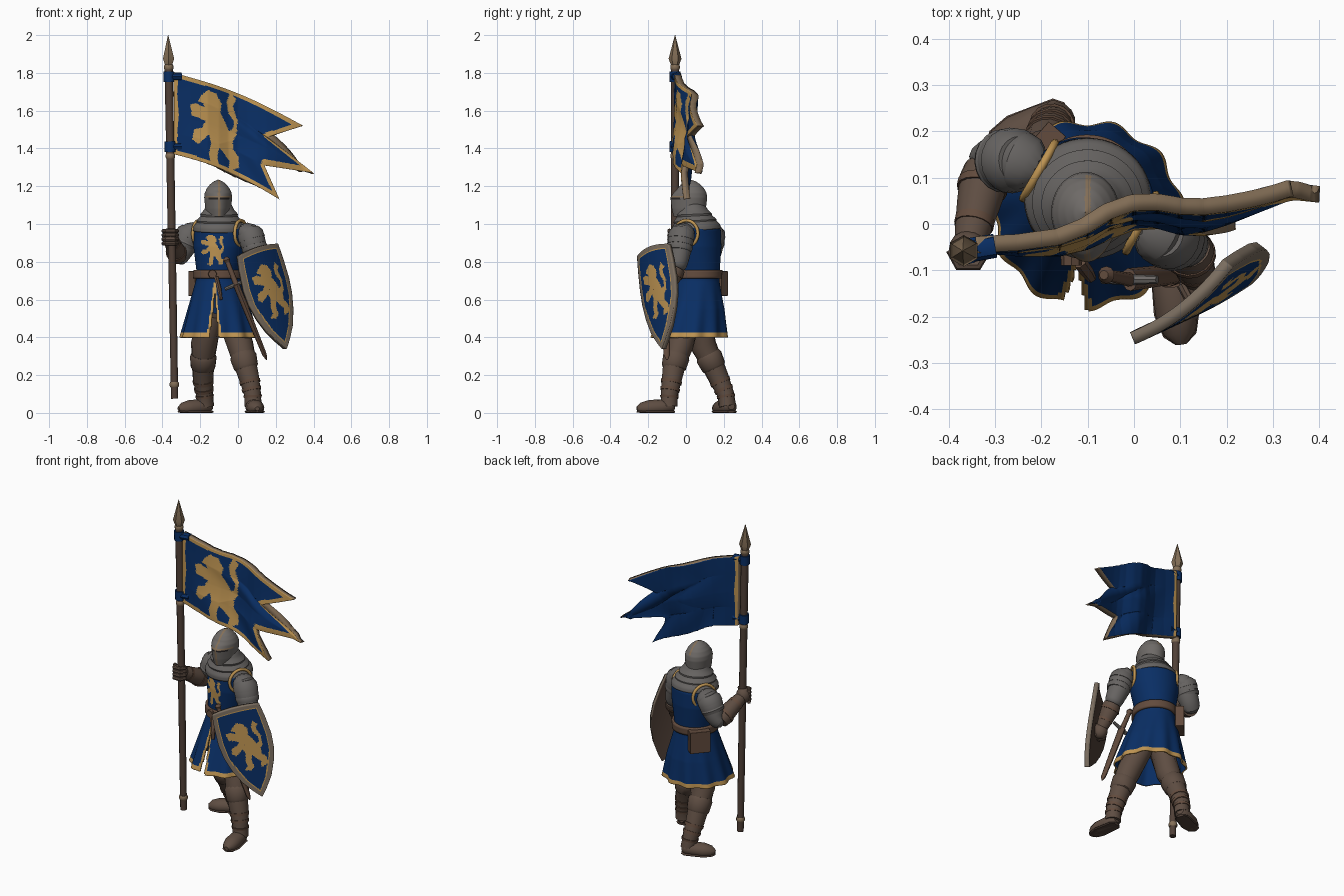
import bpy, bmesh, math
from mathutils import Vector

if "Cube" in bpy.data.objects:
    bpy.data.objects.remove(bpy.data.objects["Cube"])


def material(name, rgb):
    m = bpy.data.materials.new(name)
    lin = [((c / 255 + .055) / 1.055) ** 2.4 for c in rgb]
    m.diffuse_color = (*lin, 1)
    m.use_nodes = True
    m.node_tree.nodes["Principled BSDF"].inputs["Base Color"].default_value = m.diffuse_color
    return m


BLUE = material("blue cloth", (9, 46, 100))
GOLD = material("gold trim", (190, 148, 82))
STEEL = material("steel", (110, 106, 103))
MAIL = material("mail grey", (102, 99, 97))
BOOT = material("boot leather", (94, 77, 66))
BELT = material("belt leather", (98, 75, 61))
WOOD = material("dark wood", (80, 64, 55))
KHAKI = material("dull bronze", (132, 111, 87))
RIM = material("worn rim", (124, 111, 97))
DARK = material("dark slit", (40, 37, 37))


def finish(name, bm, mats, smooth=True):
    me = bpy.data.meshes.new(name)
    bm.to_mesh(me)
    bm.free()
    ob = bpy.data.objects.new(name, me)
    bpy.context.collection.objects.link(ob)
    for m in mats:
        me.materials.append(m)
    bpy.context.view_layer.objects.active = ob
    for o in bpy.context.selected_objects:
        o.select_set(False)
    ob.select_set(True)
    if smooth:
        bpy.ops.object.shade_smooth_by_angle(angle=math.radians(40))
    return ob


def grid(name, nu, nv, f, mats, rule=lambda u, v: 0, thick=0, back=0, rim=0):
    """Sheet f(u, v); rule gives a face's material index, None leaves it out."""
    bm = bmesh.new()
    vs = [[bm.verts.new(f(i / nu, j / nv)) for i in range(nu + 1)] for j in range(nv + 1)]
    for j in range(nv):
        for i in range(nu):
            k = rule((i + .5) / nu, (j + .5) / nv)
            if k is not None:
                fc = bm.faces.new((vs[j][i], vs[j][i + 1], vs[j + 1][i + 1], vs[j + 1][i]))
                fc.material_index = k
    bmesh.ops.delete(bm, geom=[v for v in bm.verts if not v.link_faces], context='VERTS')
    bmesh.ops.remove_doubles(bm, verts=bm.verts, dist=.0002)
    ob = finish(name, bm, mats)
    if thick:
        s = ob.modifiers.new("thickness", 'SOLIDIFY')
        s.thickness, s.offset = thick, -1
        s.material_offset, s.material_offset_rim = back, rim
    return ob


def tube(name, pts, radii, mat, sides=16, squash=1, soft=False):
    """Round bar through points, never reaching below the ground."""
    bm = bmesh.new()
    P = [Vector(p) for p in pts]
    rings = []
    for i, p in enumerate(P):
        d = P[min(i + 1, len(P) - 1)] - P[max(i - 1, 0)]
        q = d.to_track_quat('Z', 'Y')
        ring = []
        for k in range(sides):
            a = 2 * math.pi * k / sides
            c = p + q @ Vector((radii[i] * math.cos(a), radii[i] * squash * math.sin(a), 0))
            c.z = max(c.z, 0)
            ring.append(bm.verts.new(c))
        rings.append(ring)
    for r, s in zip(rings, rings[1:]):
        for k in range(sides):
            bm.faces.new((r[k], r[(k + 1) % sides], s[(k + 1) % sides], s[k]))
    bm.faces.new(rings[0][::-1])
    bm.faces.new(rings[-1])
    ob = finish(name, bm, [mat])
    if soft:
        ob.modifiers.new("soft", 'SUBSURF').levels = 1
    return ob


def interp(table, x):
    for a, b in zip(table, table[1:]):
        if x <= b[0]:
            t = max(0, (x - a[0]) / (b[0] - a[0]))
            return [p + (q - p) * t for p, q in zip(a[1:], b[1:])]
    return list(table[-1][1:])


# rearing beast emblem outline in a unit square, used for cut faces
BEAST = [(.25, .93), (.4, 1), (.58, .95), (.68, .83), (.64, .72), (.74, .6), (.8, .5), (.88, .52),
         (.92, .62), (.81, .72), (.79, .86), (.88, .97), (1, .88), (.92, .8), (1, .62), (.96, .45),
         (.88, .38), (.87, .28), (.98, .18), (.97, .05), (.73, .01), (.78, .13), (.66, .23), (.57, .3),
         (.52, .2), (.54, .06), (.42, 0), (.23, .03), (.36, .1), (.34, .22), (.4, .36), (.37, .46),
         (.25, .4), (.12, .34), (0, .4), (.05, .52), (.22, .54), (.31, .62), (.2, .65), (.02, .69),
         (0, .82), (.12, .84), (.3, .79), (.28, .84), (.17, .86)]


def in_beast(x, y):
    hit = False
    for (ax, ay), (bx, by) in zip(BEAST, BEAST[1:] + BEAST[:1]):
        if (ay > y) != (by > y) and x < ax + (bx - ax) * (y - ay) / (by - ay):
            hit = not hit
    return hit


# flag: three-pointed, waving
EDGE = [(0, .22, 1.13), (.25, .14, 1.31), (.5, .40, 1.27), (.75, .155, 1.46), (1, .345, 1.52)]
WAVE = [(-.34, -.045), (-.25, -.04), (-.16, -.025), (-.1, 0), (-.05, .03), (0, .045), (.05, .043),
        (.1, .033), (.15, .034), (.2, .045), (.28, .068), (.34, .085), (.4, .075)]


def flag_flat(u, v):
    x, z = interp(EDGE, v)
    return Vector((-.34 + (x + .34) * u, 1.37 + .43 * v + (z - 1.37 - .43 * v) * u))


def flag(u, v):
    x, z = flag_flat(u, v)
    y = interp(WAVE, x)[0] - .04 * (1 - v) * min(1, 2 * u) + .009 * math.sin(10 * u + 8 * v) * u
    return (x, y - .018, z + .03 * math.sin(math.pi * u))


OUT = [Vector((-.34, 1.37))] + [Vector(e[1:]) for e in EDGE] + [Vector((-.34, 1.8))]


def flag_rule(u, v):
    p = flag_flat(u, v)
    if u < .04:
        return 2
    for a, b in zip(OUT, OUT[1:] + OUT[:1]):
        t = max(0, min(1, (p - a).dot(b - a) / (b - a).length_squared))
        if (a + (b - a) * t - p).length < .02:
            return 1
    x, _, z = flag(u, v)
    return 1 if in_beast((x + .245 - .06 * (1.5 - z)) / .245, (z - 1.275) / .435) else 0


grid("flag", 110, 96, flag, [BLUE, GOLD, GOLD, BLUE, BLUE, GOLD, KHAKI], flag_rule, .036, 3, 6)


# pole, ferrules, spear point, flag ties
def pole(z):
    return (-.334 - .018 * z, -.058, z)


tube("pole", [pole(.075), pole(1), pole(1.84)], [.019, .021, .022], WOOD, 12)
for i, z in enumerate((.15, 1.36, 1.83)):
    tube(f"pole_ring_{i}", [pole(z - .014), pole(z - .007), pole(z + .007), pole(z + .014)],
         [.021, .025, .025, .021], KHAKI, 12)
tube("spear_point", [pole(z) for z in (1.83, 1.845, 1.875, 2)], [.02, .023, .034, .001], KHAKI, 6)
for i, z in enumerate((1.78, 1.41)):
    tube(f"flag_tie_{i}", [pole(z - .028), pole(z + .028)], [.029, .029], BLUE, 12)
    x, y, _ = pole(z)
    tube(f"flag_tie_tab_{i}", [(x, y, z), (-.3, -.047, z)], [.026, .026], BLUE, 8, .8)

# tabard: body and pleated skirt
BODY = [(.40, -.1, .02, .205, .2), (.55, -.1, .04, .165, .165), (.70, -.105, .055, .118, .122),
        (.76, -.105, .06, .115, .12), (.88, -.1, .06, .138, .125), (.97, -.095, .06, .142, .12),
        (1.03, -.1, .06, .085, .085)]
YAW = -.42


def body(theta, z, grow=0):
    cx, cy, a, b = interp(BODY, z)
    pleat = 1 + .04 * max(0, (.7 - z) / .3) * math.sin(11 * theta)
    p = (a + grow) * pleat * math.cos(theta - YAW)
    q = (b + grow) * pleat * math.sin(theta - YAW)
    return (cx + p * math.cos(YAW) - q * math.sin(YAW), cy + p * math.sin(YAW) + q * math.cos(YAW), z)


def turn(u):
    return math.pi / 2 + 2 * math.pi * u


def tabard_rule(u, v):
    z = .4 + .63 * v
    off = abs(turn(u) - 1.5 * math.pi + .15)
    slit = .13 * (.66 - z) / .25
    if z < .66 and off < slit:
        return None
    if z < .425 or (z < .69 and off < slit + .07):
        return 1
    x, y, _ = body(turn(u), z)
    return 1 if y < .03 and in_beast((x + .195) / .12, (z - .78) / .165) else 0


grid("tabard", 160, 100, lambda u, v: body(turn(u), .4 + .63 * v), [BLUE, GOLD, BLUE, BLUE], tabard_rule, .01, 2)
grid("belt", 64, 4, lambda u, v: body(turn(u), .712 + .045 * v, .014), [BELT], thick=.02)
tube("belt_buckle", [(-.135, -.066, .735), (-.135, -.09, .735)], [.024, .022], BELT, 8)
tube("belt_tail", [(-.115, -.085, .72), (-.1, -.105, .66), (-.09, -.12, .6)], [.015, .014, .01], BELT, 6, .5)

# hip pouch
bpy.ops.mesh.primitive_cube_add(size=1, location=(-.205, .16, .685))
o = bpy.context.object
o.name = "hip_pouch"
o.scale, o.rotation_euler = (.12, .05, .13), (0, 0, .85)
o.data.materials.append(BELT)
bv = o.modifiers.new("round", 'BEVEL')
bv.width, bv.segments = .015, 2

# mail collar in draped folds
COLLAR = [(0, .138, .965), (.15, .135, .988), (.3, .118, 1.01), (.4, .12, 1.018), (.55, .098, 1.042),
          (.65, .1, 1.052), (.8, .08, 1.075), (1, .065, 1.105)]


def collar(u, v):
    r, z = interp(COLLAR, v)
    t = turn(u)
    return (-.1 + r * math.cos(t), .055 - .02 * v + r * .95 * math.sin(t), z + (1 - v) * .012 * math.sin(t))


grid("mail_collar", 48, 20, collar, [MAIL], thick=.01)

# helmet with crest, visor and eye slit
HELM = [(1.04, .06), (1.08, .068), (1.14, .074), (1.165, .071), (1.19, .059), (1.21, .043),
        (1.225, .024), (1.235, .0005)]


def helm(u, v):
    z = 1.04 + .195 * (1 - (1 - v) ** 1.6)
    r = interp(HELM, z)[0]
    t = turn(u)
    front = max(0, -math.sin(t)) ** 4 * .02 * max(0, min(1, (1.18 - z) / .04))
    return (-.105 + r * math.cos(t) + front * .2, .025 + r * 1.18 * math.sin(t) - front, z)


def helm_rule(u, v):
    x, y, z = helm(u, v)
    off = abs(turn(u) - 1.5 * math.pi - .08)
    if abs(x + .1) < .006 and (y < 0 or z > 1.17):
        return 1
    if 1.128 < z < 1.14 and off < .85:
        return 2
    return 1 if 1.14 <= z < 1.147 and off < 1.2 else 0


grid("helmet", 96, 50, helm, [STEEL, KHAKI, DARK], helm_rule)

# arms: mail sleeve, layered shoulder, gauntlet, hand, armhole trim
ARMS = {"right": [(-.205, .115, .95), (-.245, .138, .95), (-.315, .135, .82), (-.35, -.02, .91), (-.358, -.055, .93)],
        "left": [(.015, .002, .95), (.057, -.02, .95), (.115, -.045, .78), (.135, -.105, .66), (.14, -.13, .62)]}
for side, pts in ARMS.items():
    A, S, E, W, H = [Vector(p) for p in pts]
    tube(f"{side}_sleeve", [A, S + Vector((0, 0, .015)), S.lerp(E, .35), S.lerp(E, .75), E, E.lerp(W, .15)],
         [.06, .069, .067, .058, .054, .045], MAIL, 16, 1, True)
    top = S + Vector((0, 0, .025))
    for i, t in enumerate((.0, .22, .44)):
        p = top.lerp(E, t)
        tube(f"{side}_shoulder_plate_{i}", [p, p.lerp(E, .12), p.lerp(E, .3)],
             [.052 + .012 * min(i, 1), .069, .071 - .004 * i], MAIL, 20)
    tube(f"{side}_gauntlet", [E.lerp(W, .1), E.lerp(W, .25), E.lerp(W, .6), W, W.lerp(H, .5)],
         [.048, .053, .047, .038, .034], BOOT)
    for i, t in enumerate((.3, .8)):
        tube(f"{side}_gauntlet_strap_{i}", [E.lerp(W, t), E.lerp(W, t + .1)], [.055 - .012 * i] * 2, BELT)
    bpy.ops.mesh.primitive_uv_sphere_add(segments=16, ring_count=10, radius=1, location=H)
    o = bpy.context.object
    o.name, o.scale = f"{side}_hand", (.042, .042, .048)
    o.data.materials.append(BOOT)
    bpy.ops.object.shade_smooth()
    for k in range(4):
        z = H.z - .033 + .022 * k
        tube(f"{side}_finger_{k}", [(H.x - .038, H.y, z), (H.x - .02, H.y - .034, z), (H.x + .02, H.y - .034, z),
             (H.x + .038, H.y - .005, z)], [.011, .012, .012, .01], BOOT, 8)
    ax = (S - A) * Vector((1, 1, 0))
    bpy.ops.mesh.primitive_torus_add(major_radius=.069, minor_radius=.009, major_segments=28, minor_segments=8,
                                     location=A, rotation=ax.to_track_quat('Z', 'Y').to_euler())
    o = bpy.context.object
    o.name = f"{side}_armhole_trim"
    o.data.materials.append(GOLD)
    bpy.ops.object.shade_smooth()

# legs with tall boots
LEGS = {"right": ([(-.15, .06, .52), (-.18, .09, .36), (-.185, .135, .27), (-.185, .175, .18), (-.178, .21, .1),
                   (-.172, .22, .035)], (-.14, .24), (-.315, .16)),
        "left": ([(-.045, .01, .52), (.012, -.03, .36), (.035, -.06, .27), (.06, -.075, .18), (.077, -.088, .1),
                  (.08, -.09, .035)], (.075, -.062), (.102, -.26))}
for side, (pts, heel, toe) in LEGS.items():
    tube(f"{side}_leg", pts, [.072, .07, .061, .054, .045, .046], BOOT, 16)
    P = [Vector(p) for p in pts]
    tube(f"{side}_boot_cuff", [P[1].lerp(P[2], .55), P[1].lerp(P[2], .7), P[2].lerp(P[3], .3), P[2].lerp(P[3], .4)],
         [.064, .071, .065, .058], BOOT, 16)
    for i, (a, t, r) in enumerate(((3, .1, .057), (3, .6, .053), (4, .1, .05))):
        tube(f"{side}_boot_strap_{i}", [P[a].lerp(P[a + 1], t), P[a].lerp(P[a + 1], t + .2)], [r, r - .002], BELT)
    h, t = Vector((*heel, .035)), Vector((*toe, .022))
    tube(f"{side}_foot", [h, h.lerp(t, .1), h.lerp(t, .35), h.lerp(t, .65), h.lerp(t, .88), t],
         [.02, .04, .045, .047, .035, .012], BOOT, 16, .9)
    h.z = t.z = .006
    tube(f"{side}_sole", [h, h.lerp(t, .1), h.lerp(t, .65), h.lerp(t, .9), t], [.025, .043, .05, .036, .012], WOOD, 12, .25)

# sword in scabbard
A, B, C = Vector((-.06, -.11, .81)), Vector((-.01, -.12, .68)), Vector((.152, -.1, .28))
tube("scabbard", [B, B.lerp(C, .5), B.lerp(C, .93), C], [.025, .022, .017, .004], BELT, 10, .7)
tube("sword_grip", [A, B], [.012, .015], BELT, 10)
tube("sword_pommel", [A + Vector((-.005, 0, .015)), A, A - Vector((-.005, 0, .015))], [.01, .019, .012], BELT, 10)
tube("sword_guard", [B + Vector((-.06, -.0, -.025)), B, B + Vector((.06, 0, .025))], [.009, .012, .009], STEEL, 8)

# shield: curved, pointed below, border and emblem as cut faces
TOP = Vector((.108, -.178, .862))
DN = Vector((.14, .065, -.53)).normalized()
WD = Vector((.786, .618, .25)).normalized()
NR = WD.cross(-DN).normalized()
HALF = [(0, .138), (.15, .148), (.35, .154), (.5, .146), (.65, .123), (.8, .086), (.92, .039), (1, .002)]


def shield_flat(u, v):
    t, w = 1 - v, 2 * u - 1
    return interp(HALF, t)[0] * w, .545 * t - .018 * (1 - t) * (1 - w * w)


def shield(u, v):
    a, d = shield_flat(u, v)
    return TOP + WD * a + DN * d + NR * (.018 - 1.0 * a * a)


def shield_rule(u, v):
    a, d = shield_flat(u, v)
    gap = min((interp(HALF, 1 - v)[0] - abs(a)) * (.9 if v > .4 else .75), d + .018 * (1 - (2 * u - 1) ** 2))
    if gap < .021:
        return 2
    return 1 if gap < .027 or in_beast((a + .095) / .19, (.375 - d) / .3) else 0


grid("shield", 60, 96, shield, [BLUE, GOLD, RIM, WOOD, WOOD, WOOD], shield_rule, .028, 3, 0)
